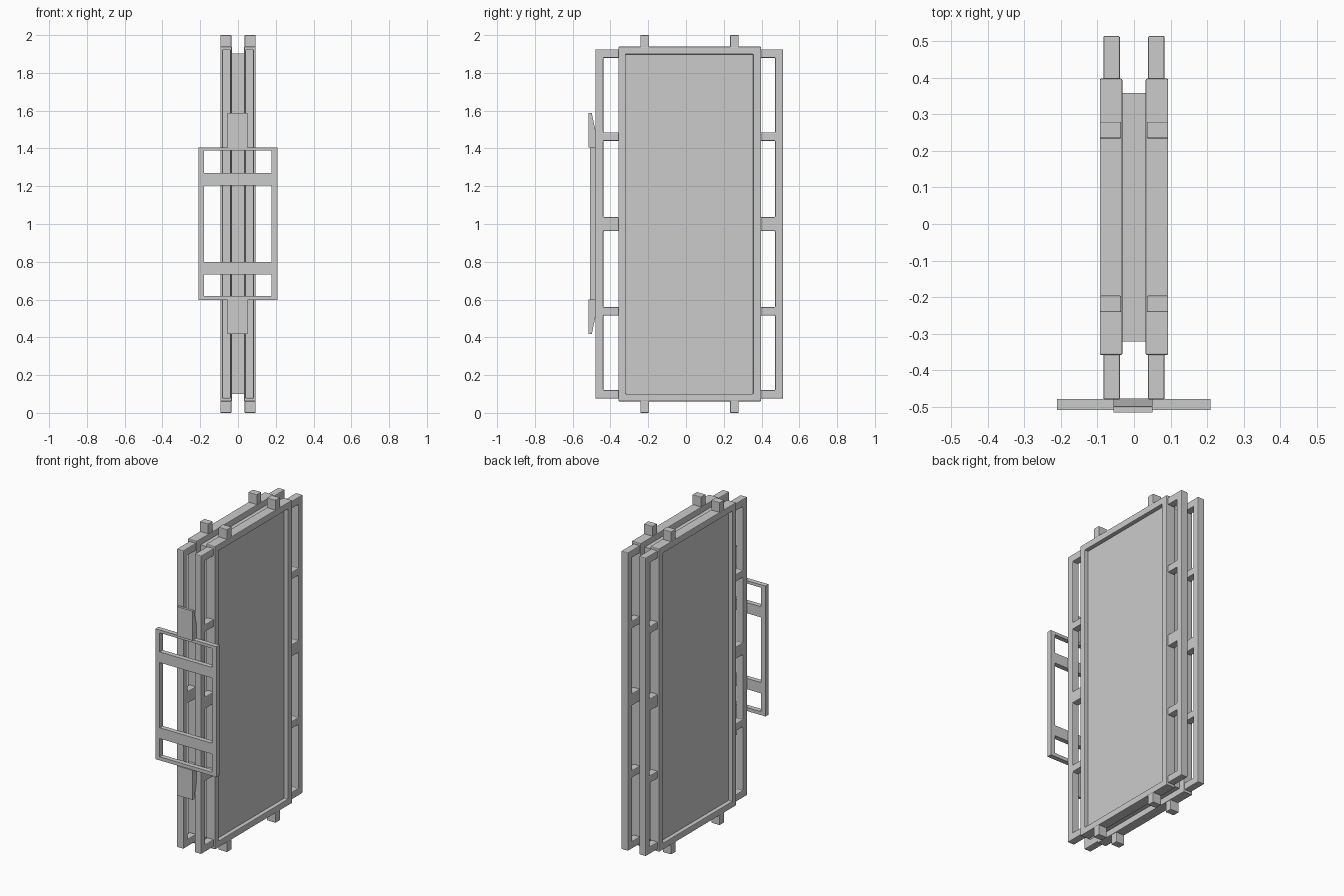
import bpy, bmesh

if "Cube" in bpy.data.objects:
    bpy.data.objects.remove(bpy.data.objects["Cube"])


def finish(name, bm, bevel=0.0):
    bmesh.ops.recalc_face_normals(bm, faces=bm.faces)
    me = bpy.data.meshes.new(name)
    bm.to_mesh(me)
    bm.free()
    ob = bpy.data.objects.new(name, me)
    bpy.context.collection.objects.link(ob)
    if bevel:
        m = ob.modifiers.new("soft_edges", 'BEVEL')
        m.width = bevel
        m.segments = 2
    return ob


def box(name, x, y, z, bevel=0.0):
    bm = bmesh.new()
    bmesh.ops.create_cube(bm, size=1)
    for v in bm.verts:
        for i, (a, b) in enumerate((x, y, z)):
            v.co[i] = a if v.co[i] < 0 else b
    return finish(name, bm, bevel)


def prism(name, x, profile, bevel=0.0):
    """Extrude a (y, z) profile along x."""
    bm = bmesh.new()
    f = bm.faces.new([bm.verts.new((x[0], y, z)) for y, z in profile])
    ext = bmesh.ops.extrude_face_region(bm, geom=[f])["geom"]
    bmesh.ops.translate(bm, vec=(x[1] - x[0], 0, 0),
                        verts=[v for v in ext if isinstance(v, bmesh.types.BMVert)])
    # the starting face stays behind as the near cap
    if not any(all(abs(v.co.x - x[0]) < 1e-6 for v in g.verts) for g in bm.faces):
        bmesh.ops.holes_fill(bm, edges=bm.edges, sides=0)
    return finish(name, bm, bevel)


def frame(name, outer, inner, t, axis, bevel=0.0):
    """Mitred rectangular frame; rectangles are (u0, u1, z0, z1), t is the thickness range."""
    bm = bmesh.new()
    rings = []
    for u0, u1, z0, z1 in (outer, inner):
        for d in t:
            pts = [(u0, z0), (u1, z0), (u1, z1), (u0, z1)]
            rings.append([bm.verts.new((d, u, z) if axis == 'X' else (u, d, z)) for u, z in pts])
    o0, o1, i0, i1 = rings
    for a, b in ((o0, o1), (o1, i1), (i1, i0), (i0, o0)):
        for k in range(4):
            n = (k + 1) % 4
            bm.faces.new((a[k], a[n], b[n], b[k]))
    return finish(name, bm, bevel)


# core panel running through both frames, recessed a little behind their faces
box("core_panel", (-0.068, 0.068), (-0.321, 0.358), (0.099, 1.902))

LINKS = ((0.076, 0.121), (0.515, 0.560), (0.962, 1.036), (1.440, 1.485), (1.879, 1.925))

for side, s in (("left", -1), ("right", 1)):
    def span(a, b):
        return tuple(sorted((s * a, s * b)))

    # main picture frame
    frame(side + "_main_frame", (-0.358, 0.397, 0.061, 1.939), (-0.32, 0.355, 0.101, 1.898),
          span(0.032, 0.0935), 'X', 0.004)
    # top and bottom tabs
    for end, z in (("bottom", (0.0, 0.065)), ("top", (1.935, 2.0))):
        for pos, y in (("front", (-0.241, -0.196)), ("back", (0.234, 0.279))):
            box(f"{side}_{end}_{pos}_tab", span(0.035, 0.0935), y, z, 0.003)
    # comb-shaped side rails: one bar with five short links to the frame
    for pos, out, mid, tip in (("front", -0.48, -0.438, -0.355), ("back", 0.514, 0.472, 0.394)):
        prof = [(out, LINKS[-1][1]), (out, LINKS[0][0])]
        for i, (a, b) in enumerate(LINKS):
            if i:
                prof.append((mid, a))
            prof += [(tip, a), (tip, b)]
            if i < len(LINKS) - 1:
                prof.append((mid, b))
        prism(f"{side}_{pos}_rail", span(0.038, 0.084), prof, 0.005)

# flat bracket on the front
frame("bracket_frame", (-0.21, 0.209, 0.598, 1.406), (-0.181, 0.178, 0.62, 1.388),
      (-0.508, -0.478), 'Y')
for name, z in (("lower_crossbar", (0.733, 0.80)), ("upper_crossbar", (1.204, 1.27))):
    box(name, (-0.19, 0.19), (-0.508, -0.478), z)

# tapered tongues above and below the bracket
for name, s in (("upper_tongue", 1), ("lower_tongue", -1)):
    prof = [(-0.515, 0.402), (-0.477, 0.402), (-0.477, 0.482), (-0.499, 0.585), (-0.515, 0.585)]
    prism(name, (-0.056, 0.05), [(y, 1.002 + s * h) for y, h in prof])
